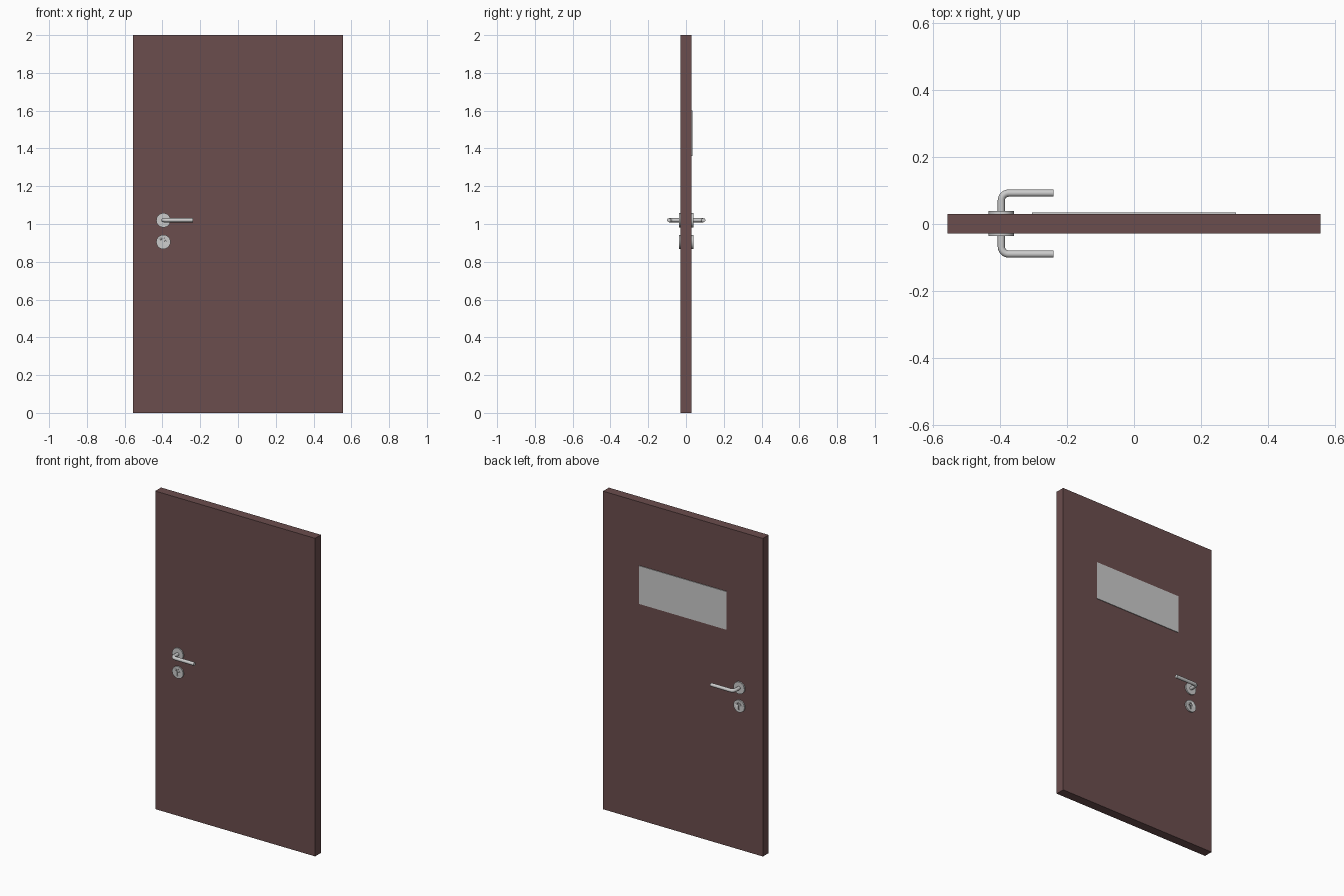
import bpy
from math import pi, sin, cos

if "Cube" in bpy.data.objects:
    bpy.data.objects.remove(bpy.data.objects["Cube"])

LOCK_X, HANDLE_Z, KEY_Z = -0.395, 1.02, 0.905
FRONT, BACK = -0.028, 0.030          # the two door faces


def box(name, x0, x1, y0, y1, z0, z1):
    bpy.ops.mesh.primitive_cube_add(size=1, location=((x0 + x1) / 2, (y0 + y1) / 2, (z0 + z1) / 2))
    ob = bpy.context.object
    ob.name = name
    ob.scale = (x1 - x0, y1 - y0, z1 - z0)
    bpy.ops.object.transform_apply(location=False, rotation=False, scale=True)
    return ob


def disc(name, r, y0, y1, z):
    bpy.ops.mesh.primitive_cylinder_add(vertices=32, radius=r, depth=abs(y1 - y0),
                                        location=(LOCK_X, (y0 + y1) / 2, z), rotation=(pi / 2, 0, 0))
    ob = bpy.context.object
    ob.name = name
    bpy.ops.object.shade_smooth_by_angle()
    return ob


def cut(target, cutter):
    mod = target.modifiers.new("keyhole", 'BOOLEAN')
    mod.operation = 'DIFFERENCE'
    mod.object = cutter
    mod.solver = 'EXACT'
    bpy.context.view_layer.objects.active = target
    bpy.ops.object.modifier_apply(modifier=mod.name)
    bpy.data.objects.remove(cutter)


def lever(name, y_start, y_grip):
    # L-shaped tube: out of the rose, round the bend, along the door
    s = 1 if y_grip > y_start else -1
    r = 0.022
    pts = [(LOCK_X, y_start)]
    for i in range(9):
        a = i / 8 * pi / 2
        pts.append((LOCK_X + r - r * cos(a), y_grip - s * r + s * r * sin(a)))
    pts.append((-0.239, y_grip))
    cu = bpy.data.curves.new(name, 'CURVE')
    cu.dimensions = '3D'
    cu.bevel_depth = 0.0108
    cu.bevel_resolution = 6
    cu.use_fill_caps = True
    sp = cu.splines.new('POLY')
    sp.points.add(len(pts) - 1)
    for p, (x, y) in zip(sp.points, pts):
        p.co = (x, y, HANDLE_Z, 1)
    ob = bpy.data.objects.new(name, cu)
    bpy.context.collection.objects.link(ob)
    bpy.ops.object.select_all(action='DESELECT')
    ob.select_set(True)
    bpy.context.view_layer.objects.active = ob
    bpy.ops.object.convert(target='MESH')
    bpy.ops.object.shade_smooth_by_angle()


# Door leaf
door = box("door_leaf", -0.556, 0.556, FRONT, BACK, 0, 2)
brown = bpy.data.materials.new("brown_paint")
brown.diffuse_color = (0.147, 0.075, 0.075, 1)
brown.use_nodes = True
brown.node_tree.nodes["Principled BSDF"].inputs["Base Color"].default_value = brown.diffuse_color
door.data.materials.append(brown)

# Window plate on the back face
box("window_plate", -0.304, 0.304, BACK - 0.002, 0.034, 1.36, 1.60)

# Handle and key plate on each face
for side, face, outer, grip in (("front", FRONT, -0.036, -0.0895), ("back", BACK, 0.039, 0.092)):
    disc(side + "_handle_rose", 0.038, face, outer, HANDLE_Z)
    lever(side + "_lever", face, grip)
    plate = disc(side + "_key_plate", 0.038, face, outer, KEY_Z)
    s = 1 if outer > 0 else -1
    inner = outer - s * 0.006
    proud = outer + s * 0.01
    # keyhole: round top and narrow slot below
    cut(plate, disc("key_round_cutter", 0.009, inner, proud, KEY_Z + 0.010))
    cut(plate, box("key_slot_cutter", LOCK_X - 0.0045, LOCK_X + 0.0045,
                   min(inner, proud), max(inner, proud), KEY_Z - 0.022, KEY_Z + 0.010))
